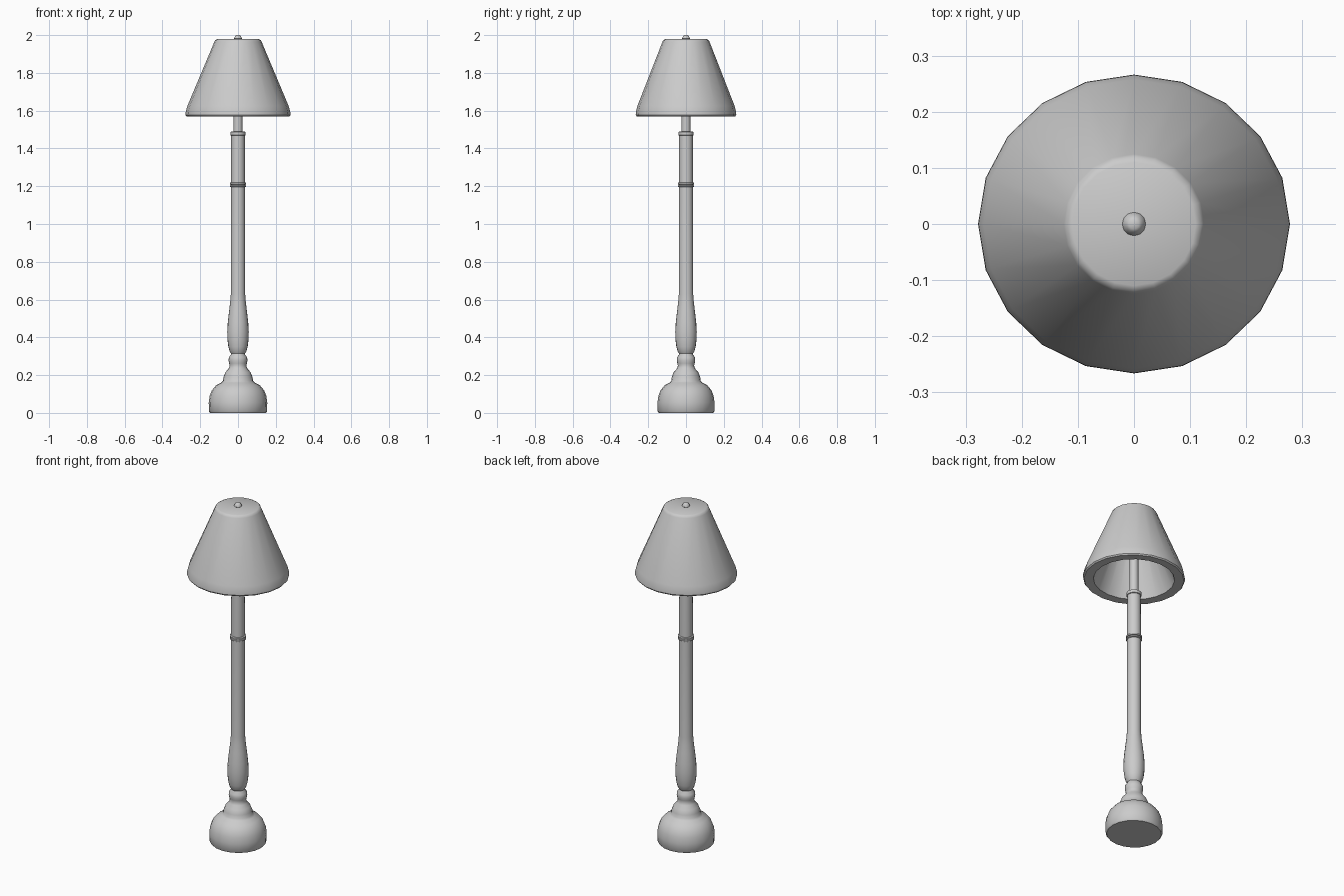
import bpy, bmesh, math

if "Cube" in bpy.data.objects:
    bpy.data.objects.remove(bpy.data.objects["Cube"])


def lathe(name, profile, sides=20, y_scale=None, closed=False, angle=40):
    """Turn (radius, z) points around z; y_scale(r) makes rings slightly oval."""
    bm = bmesh.new()
    rings = []
    for r, z in profile:
        ky = y_scale(r) if y_scale else 1.0
        rings.append([bm.verts.new((r * math.cos(2 * math.pi * i / sides),
                                    r * ky * math.sin(2 * math.pi * i / sides), z))
                      for i in range(sides)])
    pairs = list(zip(rings, rings[1:]))
    for a, b in pairs:
        for i in range(sides):
            j = (i + 1) % sides
            bm.faces.new((a[i], a[j], b[j], b[i]))
    bm.faces.new(rings[0])
    bm.faces.new(rings[-1])
    bmesh.ops.recalc_face_normals(bm, faces=bm.faces)
    mesh = bpy.data.meshes.new(name)
    bm.to_mesh(mesh)
    bm.free()
    obj = bpy.data.objects.new(name, mesh)
    bpy.context.collection.objects.link(obj)
    bpy.ops.object.select_all(action='DESELECT')
    obj.select_set(True)
    bpy.context.view_layer.objects.active = obj
    bpy.ops.object.shade_smooth_by_angle(angle=math.radians(angle))
    return obj


# Turned base: dome foot, stepped collar and bead
lathe("base", [(0.148, 0), (0.154, 0.008), (0.155, 0.055), (0.15, 0.09),
               (0.138, 0.12), (0.115, 0.147), (0.09, 0.16), (0.08, 0.17),
               (0.077, 0.19), (0.067, 0.215), (0.05, 0.234), (0.044, 0.25),
               (0.047, 0.262), (0.05, 0.278), (0.048, 0.295), (0.038, 0.308),
               (0.036, 0.318)], y_scale=lambda r: 0.975)

# Post with vase-shaped swelling at its foot
lathe("post", [(0.034, 0.31), (0.044, 0.325), (0.051, 0.35), (0.056, 0.39),
               (0.057, 0.43), (0.054, 0.48), (0.047, 0.54), (0.041, 0.59),
               (0.038, 0.63), (0.037, 1.2), (0.036, 1.47)])

# Rings around the post
for name, z0, z1, r in (("lower_ring", 1.195, 1.207, 0.043),
                        ("upper_ring", 1.207, 1.221, 0.043),
                        ("top_collar", 1.467, 1.49, 0.04)):
    e = 0.003
    lathe(name, [(r - 0.006, z0), (r, z0 + e), (r, z1 - e), (r - 0.006, z1)])

# Thin stem up into the shade
lathe("stem", [(0.024, 1.48), (0.022, 1.95)], sides=16)

# Thick-walled shade, slightly oval at the wide bottom, hollow from below
lathe("shade", [(0.07, 1.945), (0.22, 1.572), (0.272, 1.57), (0.278, 1.577),
                (0.277, 1.592), (0.268, 1.625), (0.125, 1.965), (0.12, 1.974),
                (0.11, 1.979)],
      y_scale=lambda r: 1.0 - 0.042 * max(0, (r - 0.11) / 0.167))

# Finial on top
lathe("finial", [(0.015, 1.975), (0.021, 1.981), (0.019, 1.988),
                 (0.014, 1.996), (0.009, 2.0)], sides=12)
